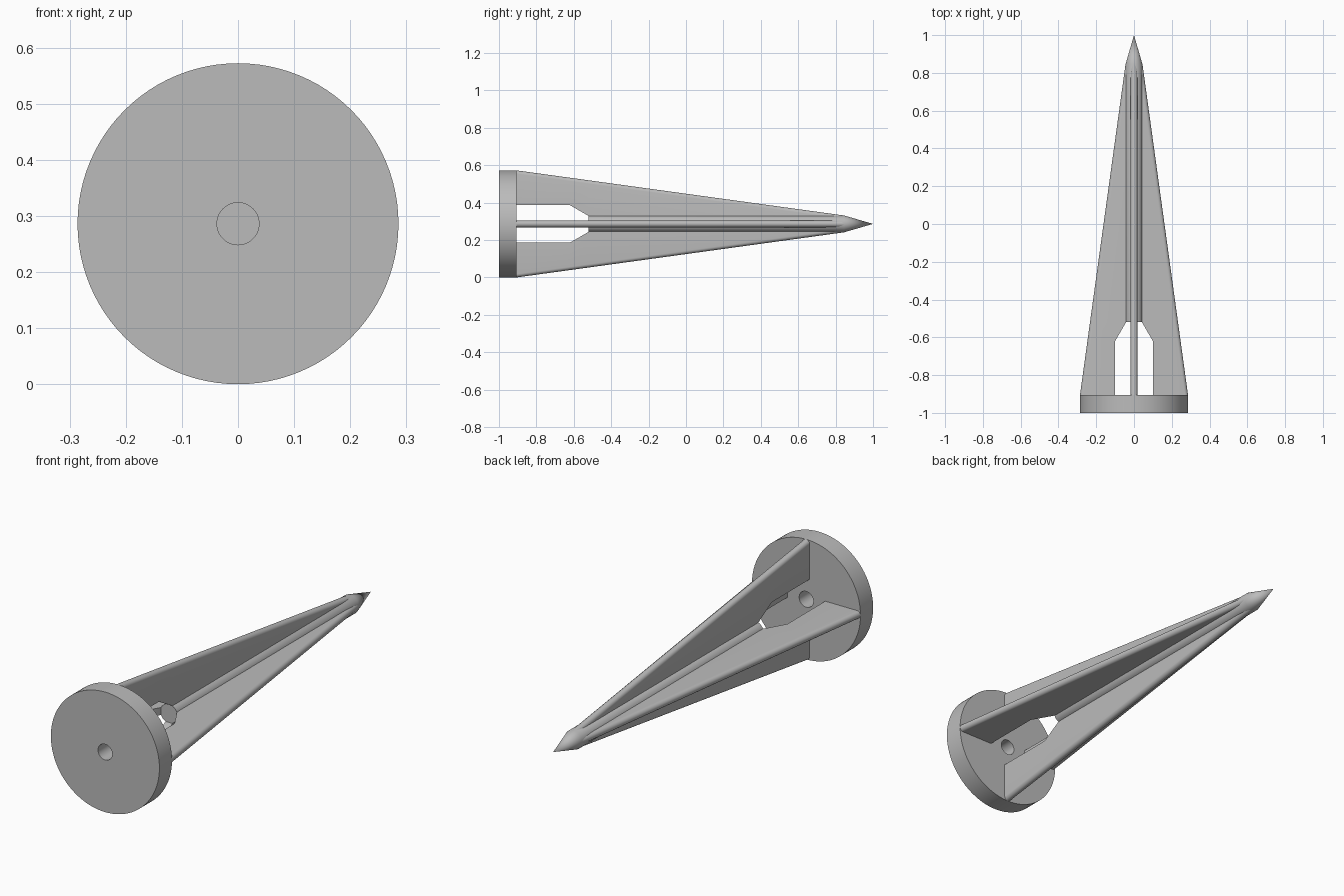
import bpy, bmesh, math
from mathutils import Matrix

if "Cube" in bpy.data.objects:
    bpy.data.objects.remove(bpy.data.objects["Cube"], do_unlink=True)

R = 0.286            # disc radius, also the height of the axis
CORE = 0.045         # shaft radius
HALF = 0.018         # half thickness of a fin
BACK, SHOULDER = -0.905, 0.845

grey = bpy.data.materials.new("grey")
grey.use_nodes = True
grey.diffuse_color = (0.5, 0.5, 0.5, 1)
grey.node_tree.nodes["Principled BSDF"].inputs["Base Color"].default_value = (0.5, 0.5, 0.5, 1)


def finish(bm, name):
    bmesh.ops.remove_doubles(bm, verts=bm.verts, dist=1e-5)
    bmesh.ops.recalc_face_normals(bm, faces=bm.faces)
    mesh = bpy.data.meshes.new(name)
    bm.to_mesh(mesh)
    bm.free()
    mesh.materials.append(grey)
    obj = bpy.data.objects.new(name, mesh)
    bpy.context.collection.objects.link(obj)
    bpy.ops.object.select_all(action="DESELECT")
    obj.select_set(True)
    bpy.context.view_layer.objects.active = obj
    bpy.ops.object.shade_smooth_by_angle(angle=math.radians(30))
    return obj


def lathe(name, profile, steps):
    """Spin (radius, y) points around the long axis."""
    bm = bmesh.new()
    verts = [bm.verts.new((r, y, R)) for r, y in profile]
    edges = [bm.edges.new(pair) for pair in zip(verts, verts[1:])]
    bmesh.ops.spin(bm, geom=verts + edges, cent=(0, 0, R), axis=(0, 1, 0),
                   angle=2 * math.pi, steps=steps)
    return finish(bm, name)


def fin(name, angle):
    """Loft a plate with a fully rounded outer edge, tapering to the tip."""
    bm = bmesh.new()
    rings = []
    for y, inner in ((BACK, 0.1), (-0.62, 0.1), (-0.52, 0.042), (SHOULDER, 0)):
        t = (y - BACK) / (SHOULDER - BACK)
        centre = R + (CORE - R) * t - HALF
        section = [(HALF, inner)]
        for i in range(13):
            a = math.pi * i / 12
            section.append((HALF * math.cos(a), centre + HALF * math.sin(a)))
        section.append((-HALF, inner))
        rings.append([bm.verts.new((x, y, z)) for x, z in section])
    for a, b in zip(rings, rings[1:]):
        for i in range(len(a)):
            j = (i + 1) % len(a)
            bm.faces.new((a[i], a[j], b[j], b[i]))
    bm.faces.new(rings[0])
    bm.faces.new(rings[-1])
    turn = Matrix.Translation((0, 0, R)) @ Matrix.Rotation(angle, 4, "Y")
    bmesh.ops.transform(bm, matrix=turn, verts=bm.verts)
    return finish(bm, name)


# Round base plate with a through hole
HOLE = 0.0375
lathe("base_disc", [(HOLE, -1), (R, -1), (R, BACK), (HOLE, BACK), (HOLE, -1)], 96)

# Central shaft ending in a conical point
lathe("shaft_and_tip", [(0, -0.52), (CORE, -0.52), (CORE, SHOULDER), (0, 1)], 64)

# Four fins bridging the shaft and the base
for k, side in enumerate(("top", "left", "bottom", "right")):
    fin(side + "_fin", k * math.pi / 2)
